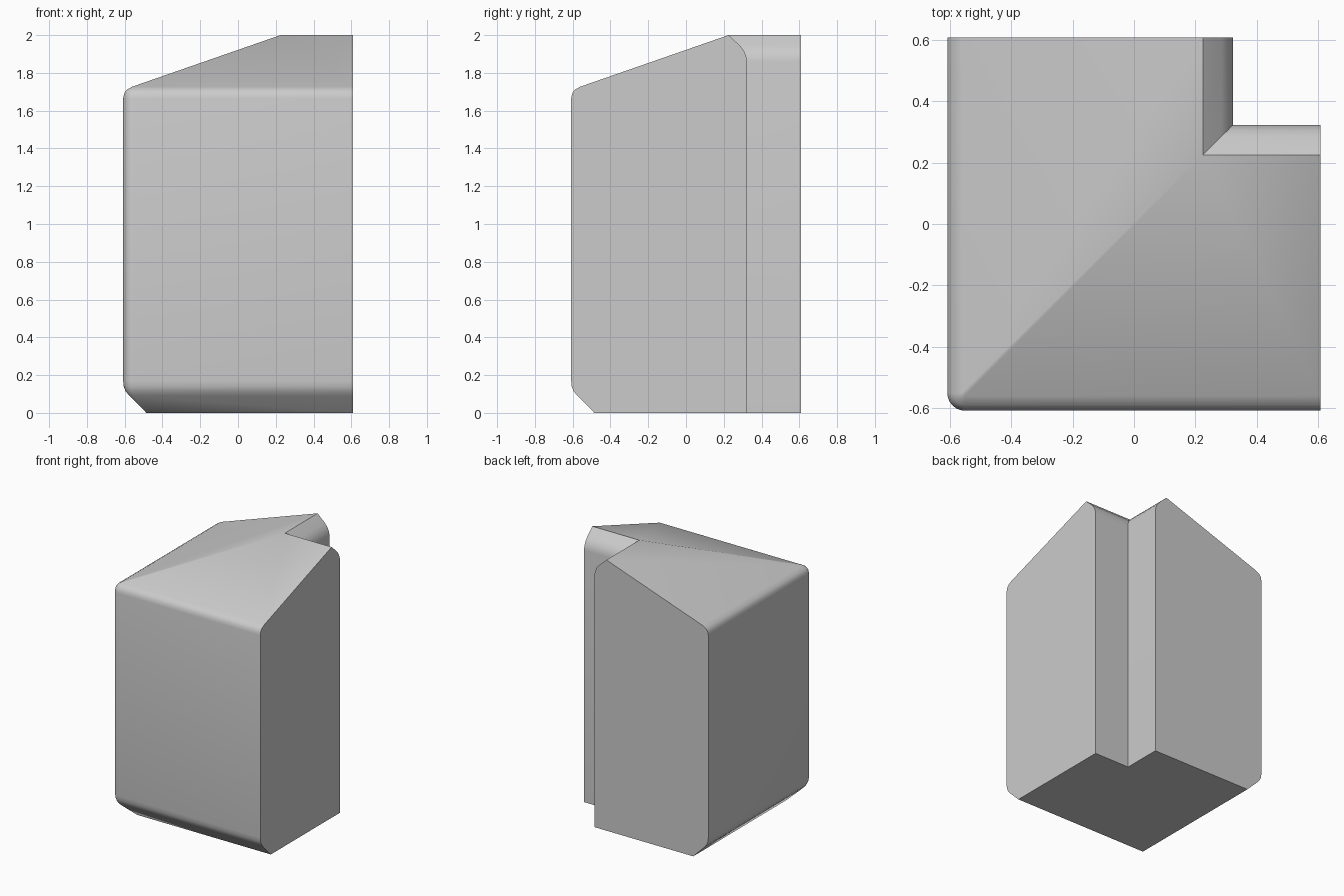
import bpy
import bmesh
from math import pi, sin, cos, radians

cube = bpy.data.objects.get("Cube")
if cube:
    bpy.data.objects.remove(cube)

END = 0.608      # where both arms are cut off
CORNER = -0.55   # centre of the rounded outer corner
STEPS = 6

# Wall cross-section: (offset from the corner axis, height)
profile = [
    (-0.485, 0), (-0.575, 0.09), (-0.595, 0.115), (-0.605, 0.14), (-0.608, 0.17),
    (-0.608, 1.665), (-0.603, 1.69), (-0.59, 1.71), (-0.56, 1.727),
    (0.225, 2), (0.285, 1.945), (0.305, 1.92), (0.318, 1.89), (0.323, 1.86),
    (0.323, 0),
]


def ring(bm, d, z):
    """One profile point swept around the L-shaped corner."""
    radius = max(0, CORNER - d)
    centre = max(d, CORNER)
    points = [(END, d)]
    for i in range(STEPS + 1):
        a = i / STEPS * pi / 2
        points.append((centre - radius * sin(a), centre - radius * cos(a)))
    points.append((d, END))
    return [bm.verts.new((x, y, z)) for x, y in points]


# Corner wall: side strips and the two end caps
bm = bmesh.new()
rings = [ring(bm, d, z) for d, z in profile]
for a, b in zip(rings, rings[1:] + rings[:1]):
    for i in range(len(a) - 1):
        bm.faces.new((a[i], a[i + 1], b[i + 1], b[i]))
bm.faces.new([r[0] for r in rings])
bm.faces.new([r[-1] for r in rings])
bmesh.ops.remove_doubles(bm, verts=bm.verts, dist=0.0001)
bmesh.ops.recalc_face_normals(bm, faces=bm.faces)

mesh = bpy.data.meshes.new("corner_wall")
bm.to_mesh(mesh)
bm.free()
wall = bpy.data.objects.new("corner_wall", mesh)
bpy.context.collection.objects.link(wall)

# Plain grey finish
grey = bpy.data.materials.new("light_grey")
grey.use_nodes = True
colour = (0.6, 0.6, 0.6, 1)
grey.diffuse_color = colour
grey.node_tree.nodes["Principled BSDF"].inputs["Base Color"].default_value = colour
mesh.materials.append(grey)

# Smooth the fillets, keep the hard edges
bpy.ops.object.select_all(action="DESELECT")
wall.select_set(True)
bpy.context.view_layer.objects.active = wall
bpy.ops.object.shade_smooth_by_angle(angle=radians(35))
